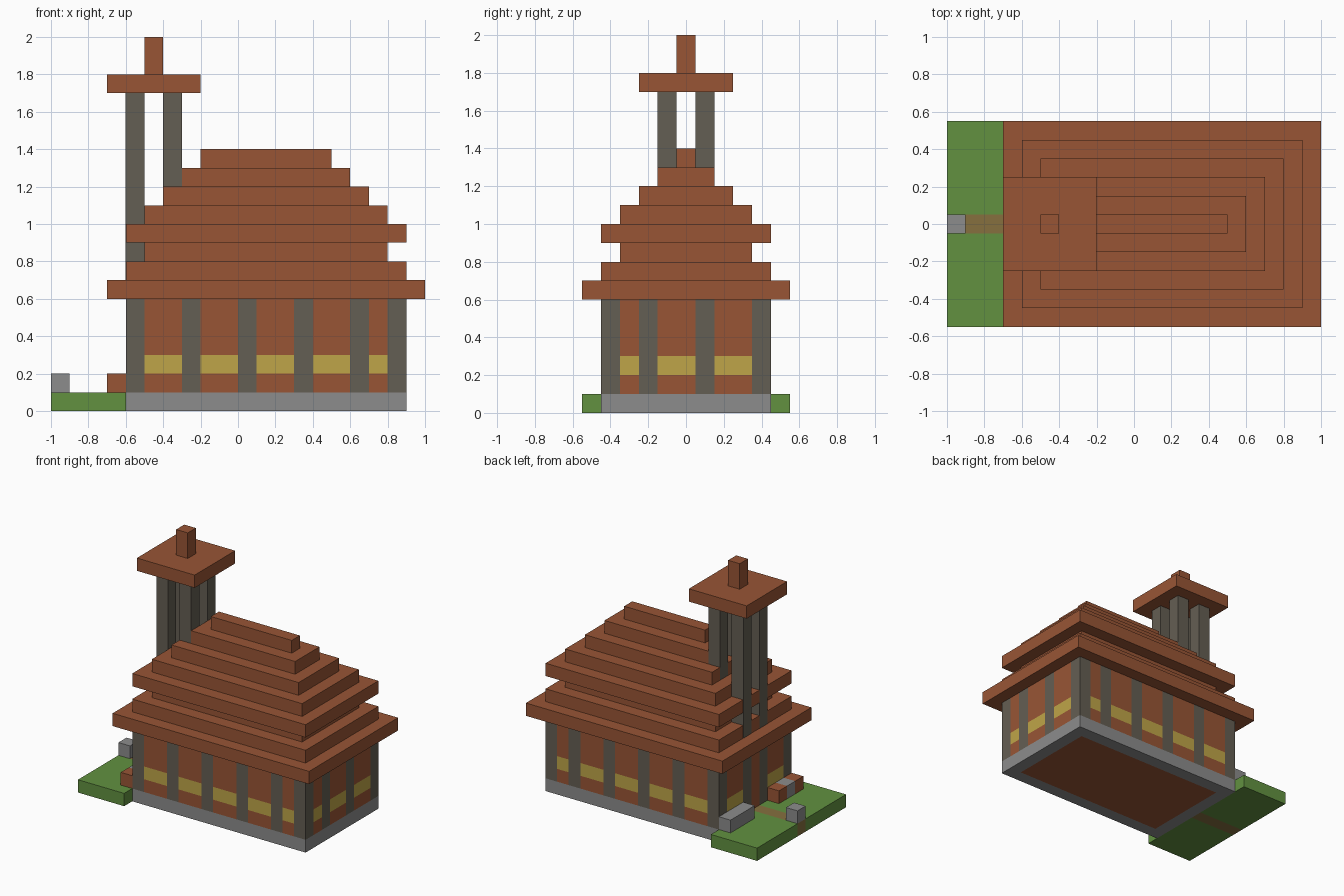
import bpy
import bmesh

if "Cube" in bpy.data.objects:
    bpy.data.objects.remove(bpy.data.objects["Cube"], do_unlink=True)


def material(name, hex_code):
    def linear(i):
        c = int(hex_code[i:i + 2], 16) / 255
        return c / 12.92 if c <= 0.04045 else ((c + 0.055) / 1.055) ** 2.4
    mat = bpy.data.materials.new(name)
    mat.use_nodes = True
    color = (linear(0), linear(2), linear(4), 1)
    mat.diffuse_color = color
    bsdf = next(n for n in mat.node_tree.nodes if n.type == "BSDF_PRINCIPLED")
    bsdf.inputs["Base Color"].default_value = color
    return mat


BRICK = material("brick brown", "985535")
STONE = material("stone grey", "8c8c8c")
POST = material("dark post grey", "645e53")
GRASS = material("grass green", "629140")
GOLD = material("gold band", "bfa548")
PATH = material("path brown", "86703f")


def build(name, mat, boxes):
    """One object from boxes given as (x range, y range, z range)."""
    bm = bmesh.new()
    for ranges in boxes:
        cube = bmesh.ops.create_cube(bm, size=1)
        for v in cube["verts"]:
            for axis, (lo, hi) in enumerate(ranges):
                v.co[axis] = lo if v.co[axis] < 0 else hi
    mesh = bpy.data.meshes.new(name)
    bm.to_mesh(mesh)
    bm.free()
    mesh.materials.append(mat)
    obj = bpy.data.objects.new(name, mesh)
    bpy.context.collection.objects.link(obj)
    return obj


U = 0.1
X0, X1, Y = -0.6, 0.9, 0.45
GROUND = (0, U)
WALL = (U, 0.6)

# Foundation ring and floor
build("foundation", STONE, [
    ((X0, X1), (-Y, -Y + U), GROUND), ((X0, X1), (Y - U, Y), GROUND),
    ((X0, X0 + U), (-Y + U, Y - U), GROUND),
    ((X1 - U, X1), (-Y + U, Y - U), GROUND)])
build("floor", BRICK, [((X0 + U, X1 - U), (-Y + U, Y - U), GROUND)])

# Lawn, path and marker stone
build("lawn", GRASS, [((-1, X0), (-0.55, -0.05), GROUND),
                      ((-1, X0), (0.05, 0.55), GROUND)])
build("path", PATH, [((-1, X0), (-0.05, 0.05), GROUND)])
build("marker_stone", STONE, [((-1, -0.9), (-0.05, 0.05), (U, 2 * U))])

# Low benches beside the entrance
bench_x, bench_z = (X0 - U, X0), (U, 2 * U)
build("stone_bench", STONE, [(bench_x, (0.15, Y), bench_z)])
build("brick_bench_ends", BRICK, [(bench_x, (-Y, -0.35), bench_z),
                                  (bench_x, (-0.25, -0.15), bench_z)])
build("bench_middle", STONE, [(bench_x, (-0.35, -0.25), bench_z)])


# Walls: posts with brick bays between them, each with a gold band
def wall(name, starts, place, plain_bay=None):
    build(name + "_posts", POST, [place((s, s + U), WALL) for s in starts])
    brick, gold = [], []
    for i, (a, b) in enumerate(zip(starts, starts[1:])):
        bay = (a + U, b)
        if i == plain_bay:
            brick.append(place(bay, WALL))
            continue
        brick += [place(bay, (U, 0.2)), place(bay, (0.3, 0.6))]
        gold.append(place(bay, (0.2, 0.3)))
    build(name + "_bricks", BRICK, brick)
    build(name + "_bands", GOLD, gold)


long_posts = (X0, -0.3, 0, 0.3, 0.6, 0.8)
wall("front_wall", long_posts, lambda a, z: (a, (-Y, -Y + U), z))
wall("back_wall", long_posts, lambda a, z: (a, (Y - U, Y), z))
wall("left_wall", (-Y, -0.25, 0.05, 0.35), lambda a, z: ((X1 - U, X1), a, z))
wall("right_wall", (-Y, -0.15, 0.05, 0.35), lambda a, z: ((X0, X0 + U), a, z),
     plain_bay=1)

# Stepped roof: inset of each layer from the widest eave
for i, step in enumerate((0, 1, 2, 1, 2, 3, 4, 5)):
    s, z = step * U, 0.6 + i * U
    build(f"roof_layer_{i + 1}", BRICK,
          [((-0.7 + s, 1 - s), (-0.55 + s, 0.55 - s), (z, z + U))])

# Bell tower: four posts through the roof, cap and finial
EPS = 0.002
tower_posts = []
for y in (-0.15, 0.05):
    tower_posts.append(((X0 - EPS, -0.5), (y, y + U), (0.7, 1.7)))
    tower_posts.append(((-0.4, -0.3), (y, y + U), (1.1, 1.7)))
build("tower_posts", POST, tower_posts)
build("tower_cap", BRICK, [((-0.7, -0.2), (-0.25, 0.25), (1.7, 1.8))])
build("tower_finial", BRICK, [((-0.5, -0.4), (-0.05, 0.05), (1.8, 2))])
